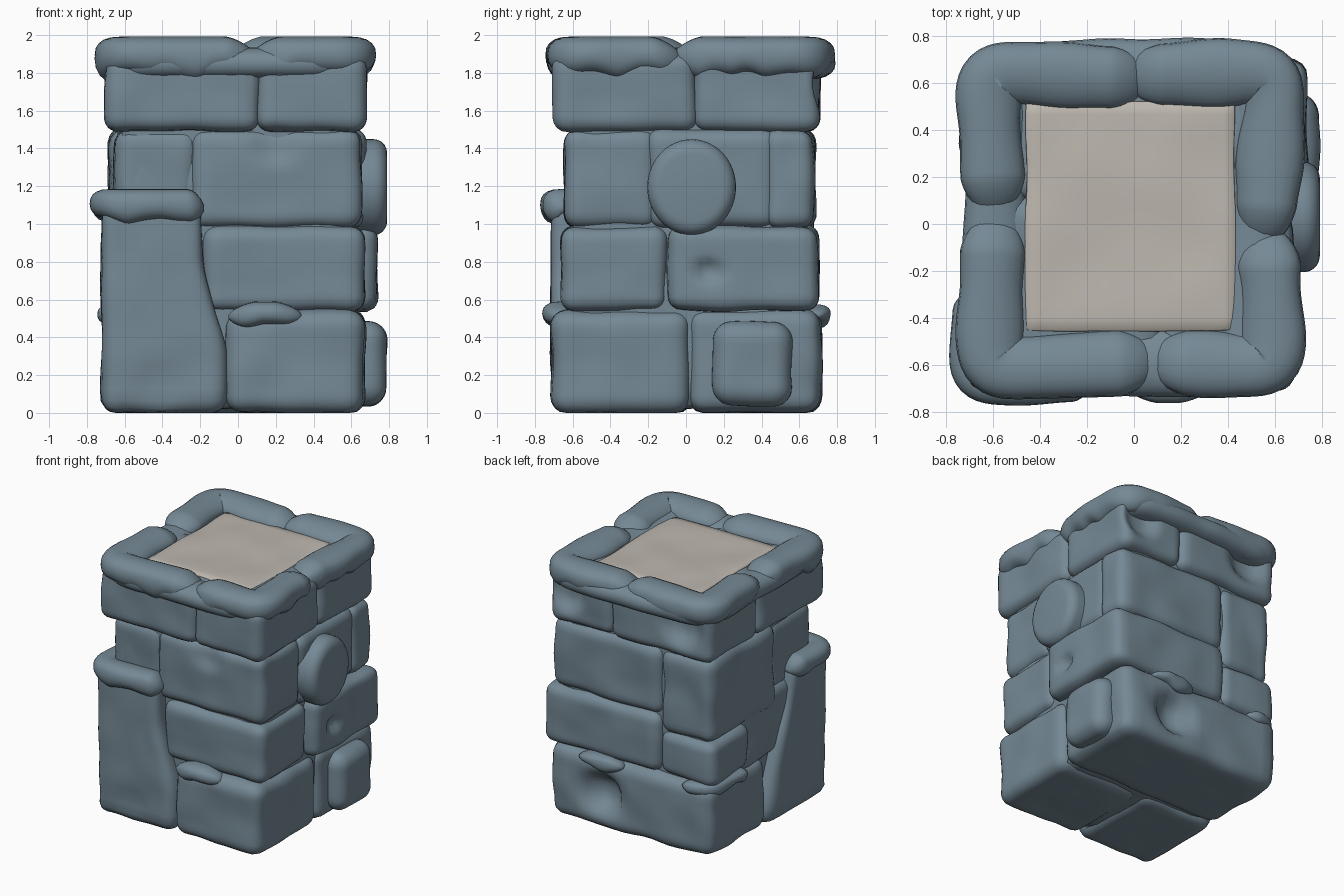
import bpy, bmesh, math
from mathutils import Vector, noise

if "Cube" in bpy.data.objects:
    bpy.data.objects.remove(bpy.data.objects["Cube"])


def material(name, col):
    m = bpy.data.materials.new(name)
    m.diffuse_color = (*col, 1)
    m.use_nodes = True
    m.node_tree.nodes["Principled BSDF"].inputs["Base Color"].default_value = m.diffuse_color
    return m


STONE = material("blue grey stone", (0.178, 0.250, 0.301))
SAND = material("pale sand", (0.51, 0.475, 0.425))

# chips knocked out of the stones: centre, radius, push
DENTS = [((0.22, 0.71, 0.27), 0.14, (0, -0.11, 0)),
         ((0.52, 0.70, 1.74), 0.13, (0, -0.07, 0)),
         ((-0.45, 0.70, 1.74), 0.14, (0, -0.07, 0)),
         ((0.74, 0.12, 0.75), 0.06, (-0.04, 0, 0)),
         ((0.2, -0.64, 1.42), 0.10, (0, 0.03, 0)),
         ((-0.42, -0.72, 0.15), 0.12, (0, 0.02, 0))]


def finish(name, bm, mat):
    bmesh.ops.recalc_face_normals(bm, faces=bm.faces)
    for f in bm.faces:
        f.smooth = True
    me = bpy.data.meshes.new(name)
    bm.to_mesh(me)
    bm.free()
    ob = bpy.data.objects.new(name, me)
    bpy.context.collection.objects.link(ob)
    me.materials.append(mat)
    return ob


def block(name, xs, ys, zs, r=0.075, rough=0.016, taper=(0, 0), cuts=17, mat=STONE):
    """Worn stone: a gridded box with rounded edges and gentle bumps."""
    lo, hi = Vector((xs[0], ys[0], zs[0])), Vector((xs[1], ys[1], zs[1]))
    mid, half = (lo + hi) / 2, (hi - lo) / 2
    bm = bmesh.new()
    bmesh.ops.create_cube(bm, size=2)
    bmesh.ops.subdivide_edges(bm, edges=bm.edges, cuts=cuts, use_grid_fill=True)
    for v in bm.verts:
        p = Vector([v.co[i] * half[i] for i in range(3)])
        q = Vector([max(-(half[i] - r), min(half[i] - r, p[i])) for i in range(3)])
        n = (p - q).normalized()
        p = mid + q + n * r
        p += n * (noise.noise(p * 4 + mid * 9) * rough)
        for c, rad, push in DENTS:
            d = (p - Vector(c)).length / rad
            p += Vector(push) * math.exp(-d ** 4)
        t = max(0, (p.z - lo.z) / (hi.z - lo.z))
        s = max(0, min(1, (t - 0.25) / 0.5))
        p.x = lo.x + (p.x - lo.x) * (1 - taper[0] * s * s * (3 - 2 * s))
        p.y = lo.y + (p.y - lo.y) * (1 - taper[1] * t * t * (3 - 2 * t))
        p.z = max(p.z, 0)
        v.co = p
    return finish(name, bm, mat)


def crust(name, pts, z, w, h, drip, closed=False, fade=0.1, seed=0):
    """Soft roll along a path, with drips hanging on its outer (right-hand) side."""
    path = [Vector((*p, 0)) for p in pts]
    if closed:
        path.append(path[0])
    fine = []
    for a, b in zip(path, path[1:]):
        k = max(2, int((b - a).length / 0.022))
        fine += [a.lerp(b, i / k) for i in range(k)]
    if not closed:
        fine.append(path[-1])
    n = len(fine)
    for _ in range(24):
        fine = [fine[i] if not closed and i in (0, n - 1) else
                (fine[i - 1] + fine[i] * 2 + fine[(i + 1) % n]) / 4 for i in range(n)]
    bm = bmesh.new()
    rings, S = [], 20
    for i, c in enumerate(fine):
        a = fine[i - 1] if closed or i else c
        b = fine[(i + 1) % n] if closed or i < n - 1 else c
        t = (b - a).normalized()
        out = Vector((t.y, -t.x, 0))
        x = min(1, min(i, n - 1 - i) * 0.022 / fade)
        e = 1 if closed else min(1, math.sin(x * math.pi / 2) ** 0.7 + 0.04)
        hang = drip * max(0.1, 0.5 + 1.1 * noise.noise(c * 7 + Vector((seed, 0, 3))))
        swell = 1 + 0.14 * noise.noise(c * 4 + Vector((seed, 5, 0)))
        ring = []
        for s in range(S):
            an = 2 * math.pi * s / S
            ca, sa = math.cos(an), math.sin(an)
            u = math.copysign(abs(ca) ** 0.8, ca) * w * (0.25 + 0.75 * e) * swell
            d = math.copysign(abs(sa) ** 0.9, sa) * h * (0.15 + 0.85 * e)
            if sa < 0.1 and ca > 0:
                d -= hang * e * (1 - sa) / 2
            if ca < 0 and sa > 0:
                d *= 1 + 0.3 * ca          # slope down towards the inside
            ring.append(bm.verts.new(c + out * u + Vector((0, 0, z - h * 0.35 * (1 - e) + d))))
        rings.append(ring)
    for i in range(n if closed else n - 1):
        A, B = rings[i], rings[(i + 1) % n]
        for s in range(S):
            bm.faces.new((A[s], A[(s + 1) % S], B[(s + 1) % S], B[s]))
    if not closed:
        bm.faces.new(rings[0])
        bm.faces.new(rings[-1])
    return finish(name, bm, STONE)


# filling behind the joints
block("core", (-0.63, 0.625), (-0.61, 0.64), (0.03, 1.85), r=0.05, cuts=10)

# bottom course
block("tall_corner_stone", (-0.72, -0.06), (-0.715, 0.03), (0, 1.14), r=0.085, taper=(0.2, 0.42))
block("base_front_right", (-0.07, 0.67), (-0.71, 0.02), (0, 0.54), r=0.09)
block("base_back", (-0.71, 0.67), (0.01, 0.715), (0, 0.55), r=0.09)
block("base_side_stone", (0.45, 0.78), (0.14, 0.56), (0.04, 0.48), r=0.10)

# second course
block("second_front", (-0.18, 0.67), (-0.66, -0.1), (0.54, 0.99))
block("second_back_right", (-0.25, 0.735), (-0.1, 0.70), (0.54, 0.99))
block("second_back_left", (-0.71, -0.24), (0.22, 0.69), (0.54, 0.88))
block("second_left_inner", (-0.67, -0.2), (-0.35, 0.3), (0.5, 1.02))

# third course
block("third_front", (-0.25, 0.65), (-0.645, -0.15), (0.98, 1.5))
block("third_front_left_inner", (-0.65, -0.22), (-0.615, -0.1), (0.95, 1.5))
block("third_right_inner", (0.2, 0.67), (-0.2, 0.48), (0.98, 1.5))
block("third_back_right", (-0.25, 0.68), (0.42, 0.68), (0.98, 1.5))
block("third_back_left", (-0.68, -0.24), (-0.15, 0.67), (0.86, 1.5))

# round boss on the right side
bm = bmesh.new()
bmesh.ops.create_cone(bm, cap_ends=True, segments=48, radius1=0.235, radius2=0.235, depth=0.3)
rim = [e for e in bm.edges if abs(e.verts[0].co.z - e.verts[1].co.z) < 1e-4]
bmesh.ops.bevel(bm, geom=rim, offset=0.07, segments=5, profile=0.5, affect='EDGES')
for v in bm.verts:
    x, y, z = v.co
    v.co = (0.64 + z, 0.03 + y, 1.195 + x * 1.08)
finish("round_boss", bm, STONE)

# top course, four corner stones
block("top_front_left", (-0.70, 0.12), (-0.70, 0.11), (1.49, 1.9))
block("top_front_right", (0.10, 0.675), (-0.70, 0.06), (1.49, 1.9))
block("top_back_right", (0.14, 0.675), (0.04, 0.71), (1.49, 1.9))
block("top_back_left", (-0.70, 0.16), (0.10, 0.71), (1.49, 1.9))

# low rim all round, then four thicker corner rolls (counter-clockwise, drips outward)
crust("low_rim", [(-0.59, -0.59), (0.48, -0.59), (0.56, 0.64), (-0.59, 0.64)],
      1.85, 0.14, 0.085, 0.0, closed=True)
ROLLS = {"front_left": [(-0.595, 0.04), (-0.62, -0.62), (0.10, -0.585)],
         "front_right": [(0.06, -0.585), (0.60, -0.61), (0.565, -0.02)],
         "back_right": [(0.55, -0.08), (0.61, 0.65), (-0.04, 0.63)],
         "back_left": [(0.06, 0.615), (-0.63, 0.65), (-0.59, 0.04)]}
for k, (side, pts) in enumerate(ROLLS.items()):
    crust("corner_roll_" + side, pts, 1.9, 0.135, 0.092, 0.05, fade=0.2, seed=k + 1)

# crust on the tall stone and on the lower ledges
crust("tall_stone_cap", [(-0.66, -0.28), (-0.69, -0.67), (-0.18, -0.65)],
      1.11, 0.105, 0.075, 0.05, seed=5)
crust("ledge_front", [(-0.05, -0.66), (0.34, -0.66)], 0.53, 0.10, 0.06, 0.04, fade=0.18, seed=6)
crust("ledge_back", [(0.42, 0.68), (0.05, 0.68)], 0.53, 0.085, 0.045, 0.05, fade=0.15, seed=7)
crust("ledge_back_left", [(-0.45, 0.67), (-0.66, 0.66), (-0.66, 0.25)],
      0.53, 0.08, 0.04, 0.04, seed=8)

# sand filling
block("sand_top", (-0.46, 0.43), (-0.455, 0.52), (1.82, 1.918), r=0.012, rough=0.008, mat=SAND)
